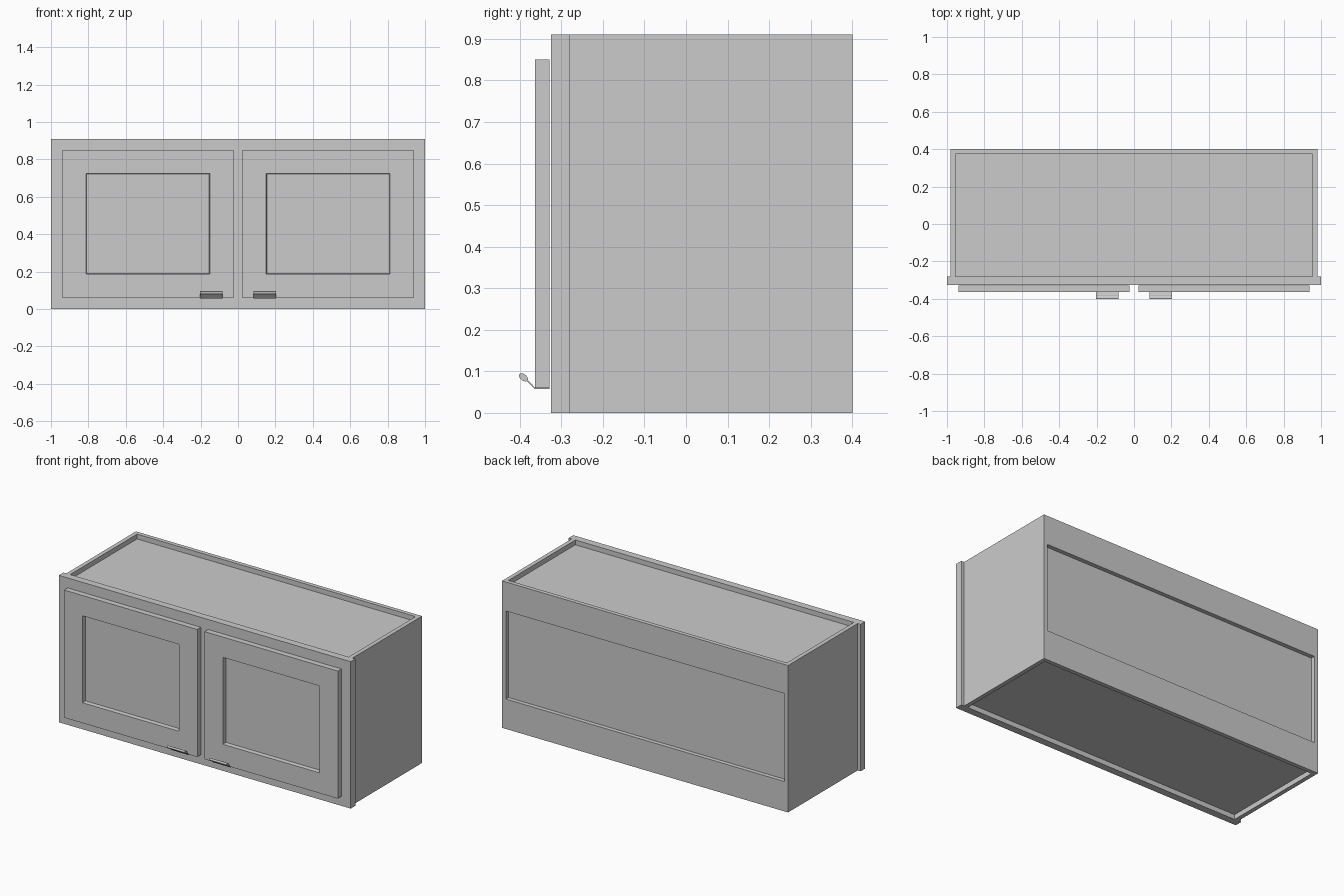
import bpy, bmesh
from math import sin, cos, radians
from mathutils import Vector

if "Cube" in bpy.data.objects:
    bpy.data.objects.remove(bpy.data.objects["Cube"])


def make_object(name, bm):
    bmesh.ops.recalc_face_normals(bm, faces=bm.faces)
    mesh = bpy.data.meshes.new(name)
    bm.to_mesh(mesh)
    bm.free()
    obj = bpy.data.objects.new(name, mesh)
    bpy.context.collection.objects.link(obj)
    return obj


def box_mesh(x, y, z):
    bm = bmesh.new()
    bmesh.ops.create_cube(bm, size=1)
    for v in bm.verts:
        v.co = Vector([r[0] if c < 0 else r[1] for c, r in zip(v.co, (x, y, z))])
    bm.normal_update()
    return bm


def box(name, x, y, z):
    return make_object(name, box_mesh(x, y, z))


def extrude_profile(name, points, x0, x1):
    """Extrude a (y, z) outline along x."""
    bm = bmesh.new()
    face = bm.faces.new([bm.verts.new((x0, y, z)) for y, z in points])
    ext = bmesh.ops.extrude_face_region(bm, geom=[face], use_keep_orig=True)["geom"]
    bmesh.ops.translate(bm, vec=(x1 - x0, 0, 0),
                        verts=[g for g in ext if isinstance(g, bmesh.types.BMVert)])
    return make_object(name, bm)


def span(side, a, b):
    return tuple(sorted((side * a, side * b)))


H = 0.91                      # cabinet height
FRONT, JOINT, BACK = -0.325, -0.28, 0.401
T = 0.026                     # board thickness
INNER = 0.98 - T

# Carcass boards
box("top_panel", (-INNER, INNER), (JOINT, BACK - T), (H - 0.058, H - 0.03))
box("bottom_panel", (-INNER, INNER), (JOINT, BACK - T), (0.03, 0.058))
box("back_panel", (-INNER, INNER), (BACK - T - 0.012, BACK - T), (0.058, H - 0.058))
box("back_rail_lower", (-INNER, INNER), (BACK - T, BACK), (0, 0.185))
box("back_rail_upper", (-INNER, INNER), (BACK - T, BACK), (0.73, H))

# Face frame rails and centre stile
box("frame_rail_lower", (-0.91, 0.91), (FRONT, JOINT), (0, 0.09))
box("frame_rail_upper", (-0.91, 0.91), (FRONT, JOINT), (H - 0.09, H))
box("frame_centre_stile", (-0.055, 0.055), (FRONT, JOINT), (0.09, H - 0.09))

# Pull outline: elliptical grip that runs into a thin tab hooked under the door
DOOR_FRONT, DOOR_BACK, DOOR_BASE = -0.363, -0.328, 0.06
tab = Vector((0.78, -0.63)).normalized()
normal = Vector((-tab.y, tab.x))
centre = Vector((-0.391, 0.0855))
pull = [tuple(centre + tab * 0.0125 * cos(radians(a)) + normal * 0.0075 * sin(radians(a)))
        for a in range(15, 346, 15)]
pull += [(DOOR_FRONT - 0.001, DOOR_BASE - 0.003), (DOOR_BACK, DOOR_BASE - 0.003),
         (DOOR_BACK, DOOR_BASE), (DOOR_FRONT, DOOR_BASE)]

for side, label in ((-1, "left"), (1, "right")):
    box(f"side_panel_{label}", span(side, INNER, 0.98), (JOINT, BACK), (0, H))
    box(f"frame_stile_{label}", span(side, 0.91, 1.0), (FRONT, JOINT), (0, H))

    # Door with a sunken panel
    bm = box_mesh(span(side, 0.025, 0.938), (DOOR_FRONT, DOOR_BACK), (DOOR_BASE, 0.85))
    face = min(bm.faces, key=lambda f: f.calc_center_median().y)
    bmesh.ops.inset_region(bm, faces=[face], thickness=0.126, use_even_offset=True)
    bmesh.ops.inset_region(bm, faces=[face], thickness=0.003, depth=-0.025,
                           use_even_offset=True)
    make_object(f"door_{label}", bm)

    # Door pull
    handle = extrude_profile(f"door_pull_{label}", pull, *span(side, 0.082, 0.204))
    bpy.context.view_layer.objects.active = handle
    handle.select_set(True)
    bpy.ops.object.shade_smooth_by_angle(angle=radians(35))
    handle.select_set(False)
